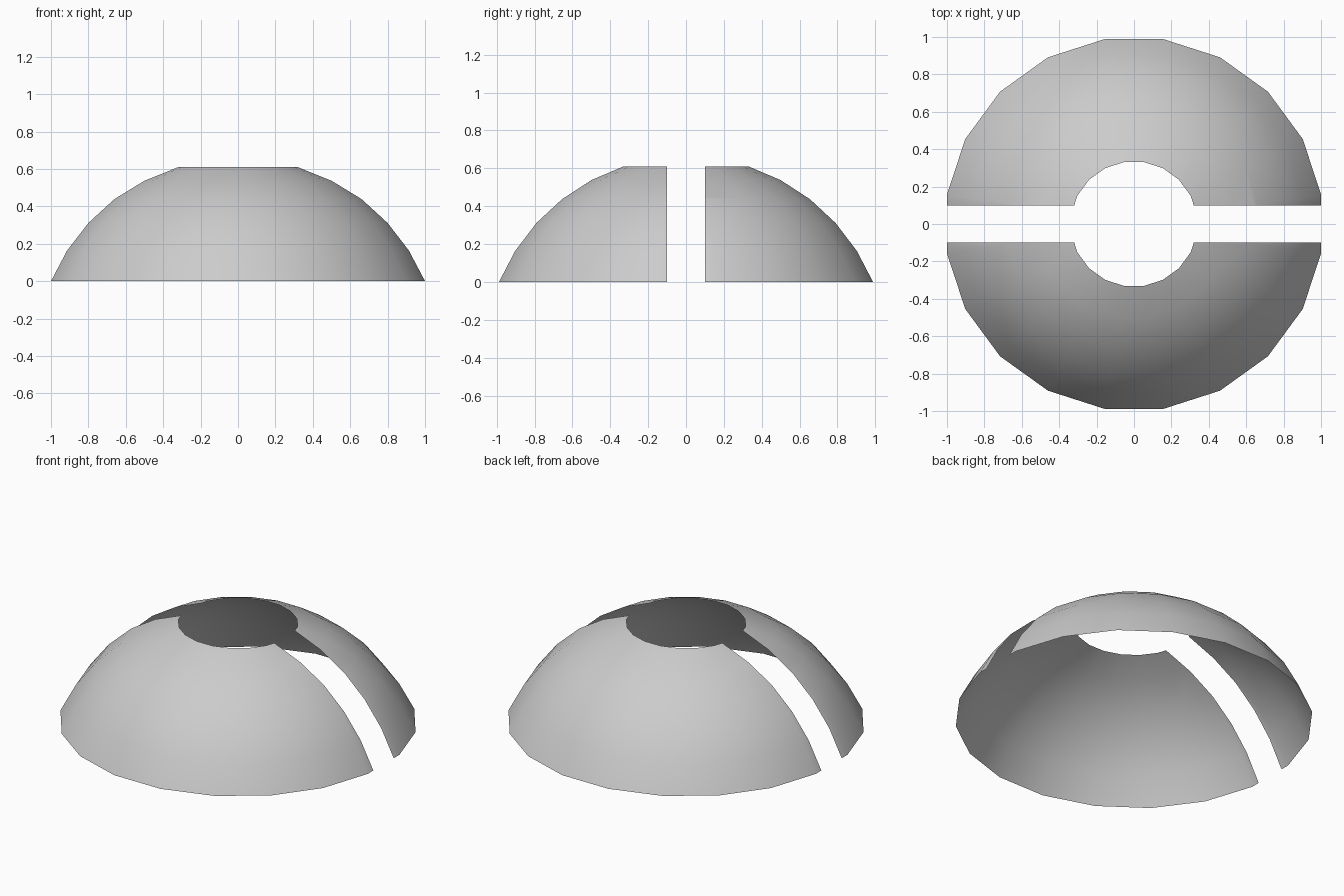
import bpy, bmesh, math

if "Cube" in bpy.data.objects:
    bpy.data.objects.remove(bpy.data.objects["Cube"])

SIDES = 20            # facets around the dome
RINGS = 5             # facets up the dome
DEPTH = 0.423         # sphere centre lies below the ground
RADIUS = 1.086
TOP_Z = 0.61
GAP = 0.10            # half width of the slot


def dome_half(name, side):
    """One open half shell: a spherical band cut along the slot."""
    bm = bmesh.new()
    a0 = math.asin(DEPTH / RADIUS)
    a1 = math.asin((TOP_Z + DEPTH) / RADIUS)
    rows = []
    for i in range(RINGS + 1):
        a = a0 + (a1 - a0) * i / RINGS
        r, z = RADIUS * math.cos(a), RADIUS * math.sin(a) - DEPTH
        row = []
        for j in range(SIDES):
            t = math.tau * (j + 0.5) / SIDES
            row.append(bm.verts.new((1.0125 * r * math.cos(t), r * math.sin(t), z)))
        rows.append(row)
    for lo, hi in zip(rows, rows[1:]):
        for j in range(SIDES):
            k = (j + 1) % SIDES
            bm.faces.new((lo[j], lo[k], hi[k], hi[j]))
    # trim everything on the slot side
    bmesh.ops.bisect_plane(bm, geom=bm.verts[:] + bm.edges[:] + bm.faces[:],
                           plane_co=(0, side * GAP, 0), plane_no=(0, side, 0),
                           clear_inner=True)
    for f in bm.faces:
        f.smooth = True
    me = bpy.data.meshes.new(name)
    bm.to_mesh(me)
    bm.free()
    ob = bpy.data.objects.new(name, me)
    bpy.context.collection.objects.link(ob)


# two facing shells with a slot and a round opening on top
dome_half("front_shell", -1)
dome_half("back_shell", 1)
